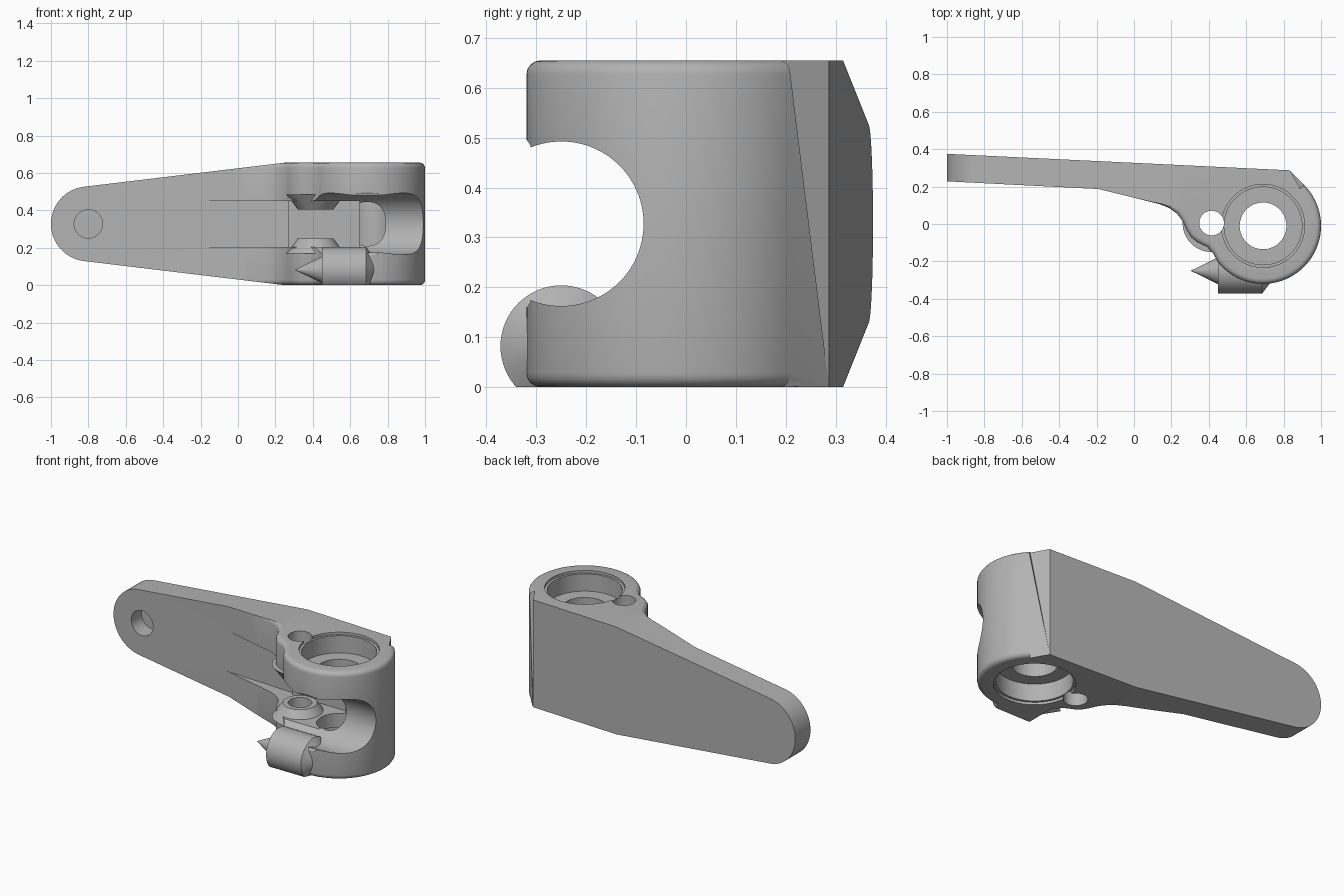
import bpy, bmesh, math
from mathutils import Matrix, Vector

if "Cube" in bpy.data.objects:
    bpy.data.objects.remove(bpy.data.objects["Cube"])

H = 0.655            # body height
MID = H / 2
BORE = (0.69, -0.01)
PIN = (0.415, 0.005)


def finish(bm, name):
    bmesh.ops.recalc_face_normals(bm, faces=bm.faces)
    me = bpy.data.meshes.new(name)
    bm.to_mesh(me)
    bm.free()
    ob = bpy.data.objects.new(name, me)
    bpy.context.collection.objects.link(ob)
    return ob


def prism(name, pts, place, lo, hi, bevel=None):
    """Extrude a 2D outline from lo to hi; place(u, v, w) gives the 3D point."""
    bm = bmesh.new()
    a = [bm.verts.new(place(u, v, lo)) for u, v in pts]
    b = [bm.verts.new(place(u, v, hi)) for u, v in pts]
    n = len(pts)
    bm.faces.new(a)
    bm.faces.new(b[::-1])
    for i in range(n):
        j = (i + 1) % n
        bm.faces.new((a[i], b[i], b[j], a[j]))
    bmesh.ops.recalc_face_normals(bm, faces=bm.faces)
    if bevel:
        edges = [e for e in bm.edges if bevel(e)]
        bmesh.ops.bevel(bm, geom=edges, offset=0.028, segments=4, profile=0.5,
                        affect='EDGES', clamp_overlap=False)
    return finish(bm, name)


def rod(name, start, end, r1, r2=None, segs=64):
    """Cylinder or cone between two points."""
    s, e = Vector(start), Vector(end)
    rot = (e - s).to_track_quat('Z', 'Y').to_matrix().to_4x4()
    bm = bmesh.new()
    bmesh.ops.create_cone(bm, cap_ends=True, segments=segs, radius1=r1,
                          radius2=r1 if r2 is None else r2, depth=(e - s).length,
                          matrix=Matrix.Translation((s + e) / 2) @ rot)
    return finish(bm, name)


def combine(target, tool, op):
    m = target.modifiers.new(op, 'BOOLEAN')
    m.operation, m.solver, m.object = op, 'EXACT', tool
    bpy.context.view_layer.objects.active = target
    bpy.ops.object.modifier_apply(modifier=m.name)
    bpy.data.objects.remove(tool, do_unlink=True)


def arc(cx, cy, r, a0, a1, n):
    return [(cx + r * math.cos(math.radians(a0 + (a1 - a0) * i / n)),
             cy + r * math.sin(math.radians(a0 + (a1 - a0) * i / n))) for i in range(n + 1)]


plan = lambda u, v, w: (u, v, w)     # outline seen from the top
front = lambda u, v, w: (u, w, v)    # outline seen from the front
side = lambda u, v, w: (w, u, v)     # outline seen from the right

# Arm and hub, from the top outline, with rounded rims on the hub side
outline = [(-1, 0.375), (-1, 0.228), (-0.19, 0.187), (-0.08, 0.16), (0.05, 0.128),
           (0.14, 0.105), (0.19, 0.085), (0.23, 0.055), (0.26, 0.015), (0.28, -0.03),
           (0.305, -0.07), (0.34, -0.098), (0.39, -0.122), (0.425, -0.16)]
outline += arc(*BORE, 0.31, 219, 405, 56) + [(0.833, 0.287)]


def hub_rim(e):
    a, b = e.verts
    return abs(a.co.z - b.co.z) < 1e-5 and all(
        v.co.x > -0.2 and v.co.y < 0.215 for v in e.verts)


body = prism("hinge_lever", outline, plan, 0, H, hub_rim)

# Recess between the two gussets, running into the hub
recess = [(-0.3, 0.193), (0.27, 0.165), (0.27, 0.14), (0.65, 0.14), (0.65, -0.5), (-0.3, -0.5)]
combine(body, prism("recess_cutter", recess, plan, 0.205, 0.45), 'DIFFERENCE')

# Tapered bosses around the pin hole
for z0, z1 in ((0.17, 0.25), (H - 0.17, H - 0.25)):
    combine(body, rod("pin_boss", (*PIN, z0), (*PIN, z1), 0.155, 0.095), 'UNION')

# Round cutout across the front of the hub, with a rolled lip
mouth = [(-0.6, MID - 0.20), (-0.335, MID - 0.20), (-0.322, MID - 0.172), (-0.312, MID - 0.157)]
mouth += arc(-0.25, MID, 0.165, -112, 112, 48)
mouth += [(y, H - z) for y, z in reversed(mouth[:4])]
combine(body, prism("cutout_cutter", mouth, side, -0.3, 1.2), 'DIFFERENCE')

# Pointed stop peg at the lower front
Y, Z = -0.25, 0.082
profile = [(0.305, 0.001), (0.45, 0.072), (0.45, 0.122), (0.685, 0.122), (0.755, 0.03), (0.76, 0.001)]
bm = bmesh.new()
rings = [[bm.verts.new((x, Y + r * math.cos(t * math.tau / 64), Z + r * math.sin(t * math.tau / 64)))
          for t in range(64)] for x, r in profile]
for p, q in zip(rings, rings[1:]):
    for i in range(64):
        j = (i + 1) % 64
        bm.faces.new((p[i], p[j], q[j], q[i]))
bm.faces.new(rings[0])
bm.faces.new(rings[-1])
combine(body, finish(bm, "stop_peg"), 'UNION')

# Front silhouette: rounded tip, tapered arm, full height at the hub
shape = arc(-0.8, MID, 0.2, 97, 263, 40) + [(0.25, 0), (1.2, 0), (1.2, H), (0.25, H)]
combine(body, prism("silhouette_cutter", shape, front, -1, 1), 'INTERSECT')

# Bore with a seat and chamfer at each end, pin hole, blind hole in the arm tip
combine(body, rod("bore_cutter", (*BORE, -0.1), (*BORE, H + 0.1), 0.125), 'DIFFERENCE')
for r, d in ((0.208, 0.12), (0.222, 0.015)):
    combine(body, rod("seat_cutter", (*BORE, -0.1), (*BORE, d), r), 'DIFFERENCE')
    combine(body, rod("seat_cutter", (*BORE, H - d), (*BORE, H + 0.1), r), 'DIFFERENCE')
combine(body, rod("pin_cutter", (*PIN, -0.1), (*PIN, H + 0.1), 0.066), 'DIFFERENCE')
combine(body, rod("tip_hole_cutter", (-0.8, 0, MID), (-0.8, 0.32, MID), 0.076), 'DIFFERENCE')

# One plain grey
grey = bpy.data.materials.new("plain grey")
grey.diffuse_color = (0.45, 0.45, 0.45, 1)
grey.use_nodes = True
grey.node_tree.nodes["Principled BSDF"].inputs["Base Color"].default_value = grey.diffuse_color
body.data.materials.clear()
body.data.materials.append(grey)
for p in body.data.polygons:
    p.material_index = 0

bpy.ops.object.select_all(action='DESELECT')
body.select_set(True)
bpy.context.view_layer.objects.active = body
bpy.ops.object.shade_smooth_by_angle(angle=math.radians(28))
